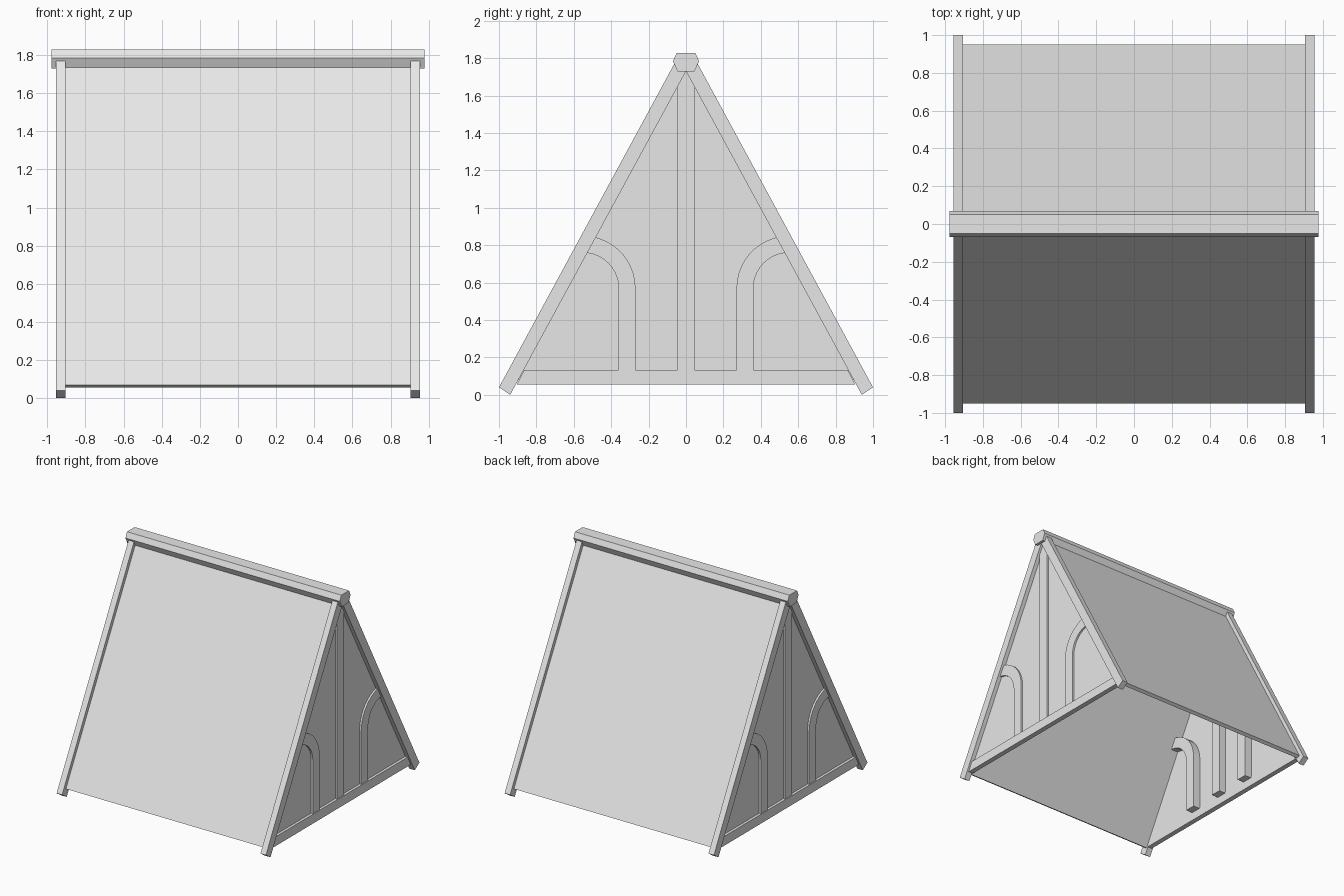
import bpy
import bmesh
import math

if "Cube" in bpy.data.objects:
    bpy.data.objects.remove(bpy.data.objects["Cube"])

timber = bpy.data.materials.new("light grey")
timber.diffuse_color = (0.8, 0.8, 0.8, 1)
timber.use_nodes = True
timber.node_tree.nodes["Principled BSDF"].inputs["Base Color"].default_value = timber.diffuse_color


def prism(name, profile, x0, x1):
    """Extrude a (y, z) outline along x."""
    bm = bmesh.new()
    x0, x1 = sorted((x0, x1))
    face = bm.faces.new([bm.verts.new((x0, y, z)) for y, z in profile])
    ext = bmesh.ops.extrude_face_region(bm, geom=[face])
    verts = [v for v in ext["geom"] if isinstance(v, bmesh.types.BMVert)]
    bmesh.ops.translate(bm, verts=verts, vec=(x1 - x0, 0, 0))
    bmesh.ops.recalc_face_normals(bm, faces=bm.faces)
    mesh = bpy.data.meshes.new(name)
    bm.to_mesh(mesh)
    bm.free()
    mesh.materials.append(timber)
    obj = bpy.data.objects.new(name, mesh)
    bpy.context.collection.objects.link(obj)
    return obj


def flip(profile, side):
    return [(side * y, z) for y, z in profile]


def brace_profile(steps=10):
    """Upright that curves outwards into the rafter."""
    cy, cz, outer, inner = 0.55, 0.57, 0.28, 0.19

    def arc(r, end):
        angles = [math.radians(end * i / steps) for i in range(steps + 1)]
        return [(cy - r * math.cos(a), cz + r * math.sin(a)) for a in angles]

    return ([(cy - outer, 0.125)] + arc(outer, 83)
            + arc(inner, 90)[::-1] + [(cy - inner, 0.125)])


# Ridge beam
prism("ridge_beam", [(-0.05, 1.828), (0.05, 1.828), (0.07, 1.784),
                     (0.045, 1.73), (-0.045, 1.73), (-0.07, 1.784)], -0.978, 0.978)

rafter = [(1.0, 0.04), (0.94, 0.0), (0.0, 1.73), (0.06, 1.775)]
roof = [(0.95, 0.07), (0.924, 0.056), (0.003, 1.752), (0.03, 1.766)]

# Roof slopes
for side, label in ((-1, "front"), (1, "back")):
    prism(label + "_roof_panel", flip(roof, side), -0.905, 0.905)

# Gable ends
for end, label in ((-1, "left"), (1, "right")):
    prism(label + "_gable_wall", [(-0.9, 0.08), (0.9, 0.08), (0, 1.738)],
          end * 0.905, end * 0.92)
    prism(label + "_sill_beam", [(-0.905, 0.056), (0.905, 0.056),
                                 (0.865, 0.133), (-0.865, 0.133)],
          end * 0.9, end * 0.942)
    prism(label + "_king_post", [(-0.045, 0.125), (0.045, 0.125), (0.045, 1.65),
                                 (0, 1.73), (-0.045, 1.65)], end * 0.84, end * 0.935)
    for side, face in ((-1, "front"), (1, "back")):
        prism(f"{label}_{face}_rafter", flip(rafter, side), end * 0.905, end * 0.955)
        prism(f"{label}_{face}_curved_brace", flip(brace_profile(), side),
              end * 0.84, end * 0.935)
